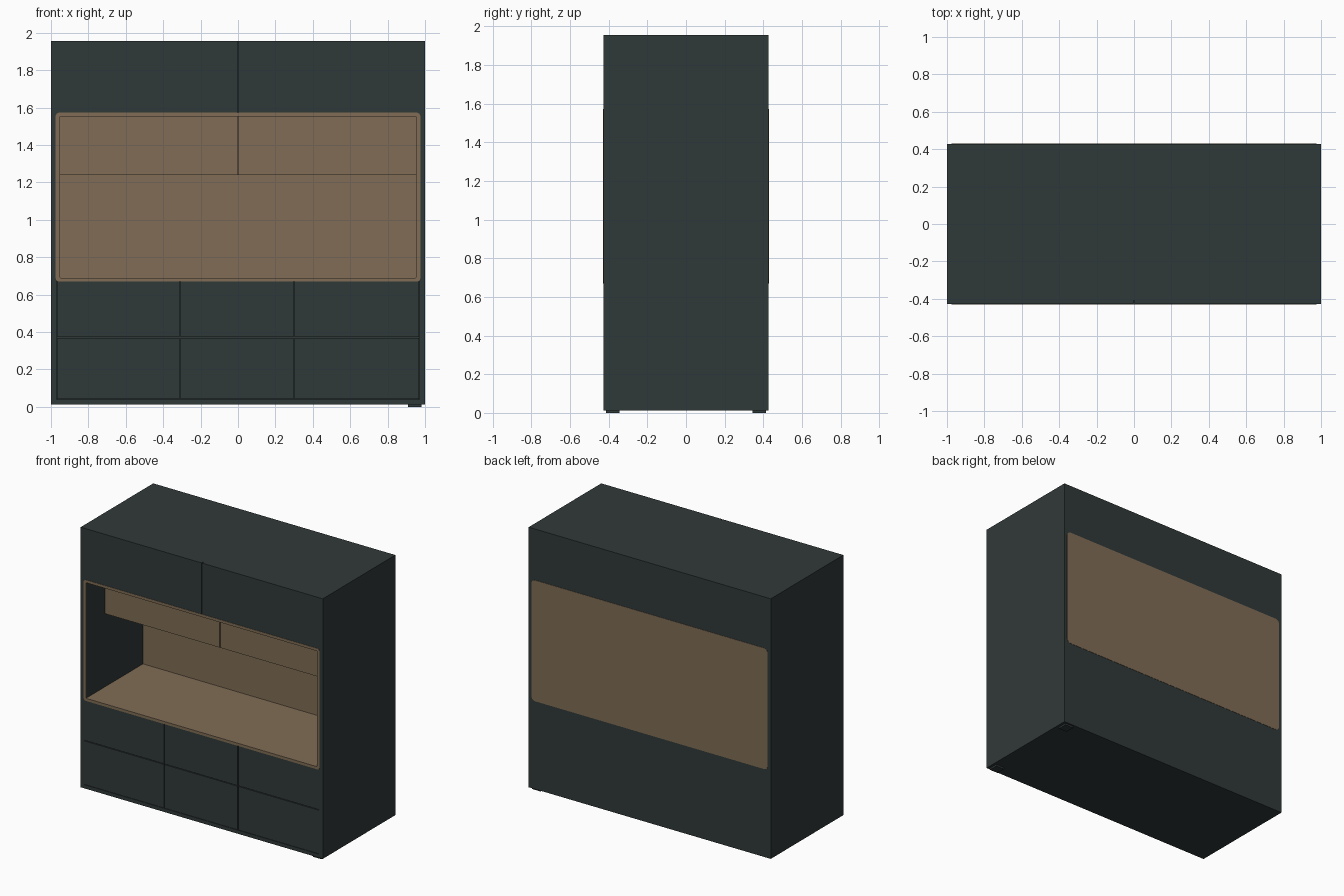
import bpy, bmesh, math

if "Cube" in bpy.data.objects:
    bpy.data.objects.remove(bpy.data.objects["Cube"])


def material(name, rgb):
    m = bpy.data.materials.new(name)
    m.diffuse_color = (*rgb, 1.0)
    m.use_nodes = True
    m.node_tree.nodes["Principled BSDF"].inputs["Base Color"].default_value = m.diffuse_color
    return m


DARK = material("dark green grey", (0.0296, 0.0409, 0.0395))
TAN = material("tan wood", (0.215, 0.152, 0.091))


def finish(name, bm, mat):
    bmesh.ops.recalc_face_normals(bm, faces=bm.faces)
    me = bpy.data.meshes.new(name)
    bm.to_mesh(me)
    bm.free()
    me.materials.append(mat)
    ob = bpy.data.objects.new(name, me)
    bpy.context.collection.objects.link(ob)
    return ob


def box(name, x, y, z, mat):
    """Box from (low, high) pairs on each axis."""
    bm = bmesh.new()
    bmesh.ops.create_cube(bm, size=1)
    for v in bm.verts:
        for i, (a, b) in enumerate((x, y, z)):
            v.co[i] = (a + b) / 2 + v.co[i] * (b - a)
    return finish(name, bm, mat)


def rounded_rect(hw, z0, z1, r, n=6):
    pts = []
    corners = ((hw - r, z1 - r), (-hw + r, z1 - r), (-hw + r, z0 + r), (hw - r, z0 + r))
    for k, (cx, cz) in enumerate(corners):
        for i in range(n + 1):
            a = math.pi / 2 * (k + i / n)
            pts.append((cx + r * math.cos(a), cz + r * math.sin(a)))
    return pts


def loop(bm, pts, y):
    return [bm.verts.new((x, y, z)) for x, z in pts]


def bridge(bm, a, b):
    n = len(a)
    for i in range(n):
        j = (i + 1) % n
        bm.faces.new((a[i], a[j], b[j], b[i]))


F, B = -0.428, 0.428          # carcass front and back
Z0, Z1, Z2, TOP = 0.013, 0.67, 1.57, 1.955
W = 0.97                      # inner half width
G = 0.0025                    # half seam width

# Carcass
for s, n in ((-1, "left"), (1, "right")):
    box(n + "_side", sorted((s * W, s * 1.0)), (F, B), (Z0, TOP), DARK)
    box(n + "_niche_lining", sorted((s * 0.955, s * W)), (-0.427, B), (Z1, Z2), DARK)
box("lower_body", (-W, W), (-0.41, B), (Z0, Z1), DARK)
box("upper_body", (-W, W), (-0.41, B), (Z2, TOP), DARK)
box("niche_back_body", (-0.955, 0.955), (0.25, B), (Z1, Z2), DARK)
box("niche_ceiling", (-0.955, 0.955), (-0.427, 0.25), (1.555, Z2), DARK)
box("niche_floor_core", (-0.955, 0.955), (-0.427, 0.25), (Z1, 0.68), DARK)
box("plinth", (-W, W), (F, -0.41), (Z0, 0.04), DARK)

# Upper doors
box("upper_door_left", (-W, -G), (F, -0.41), (Z2, TOP), DARK)
box("upper_door_right", (G, W), (F, -0.41), (Z2, TOP), DARK)

# Drawer fronts: three columns, two rows
cols = (-W, -0.31, 0.30, W)
rows = (0.04, 0.37, Z1)
for r in range(2):
    for c in range(3):
        top = rows[r + 1] - (G if r == 0 else 0)
        box(f"drawer_front_{r}_{c}", (cols[c] + G, cols[c + 1] - G), (F, -0.41),
            (rows[r] + G, top), DARK)

# Niche interior
box("niche_floor", (-0.955, 0.955), (-0.425, 0.25), (0.68, 0.69), TAN)
box("niche_back_wall", (-0.955, 0.955), (0.243, 0.25), (0.69, 1.555), TAN)
box("inner_cupboard", (-0.955, 0.955), (-0.195, 0.243), (1.243, 1.555), TAN)
box("inner_door_left", (-0.952, -G), (-0.212, -0.195), (1.24, 1.552), TAN)
box("inner_door_right", (G, 0.952), (-0.212, -0.195), (1.24, 1.552), TAN)

# Rounded frame around the niche
bm = bmesh.new()
outer, inner = rounded_rect(0.975, 0.67, 1.573, 0.02), rounded_rect(0.953, 0.69, 1.553, 0.004)
of, ob_, nf, nb = (loop(bm, p, y) for p, y in
                   ((outer, -0.43), (outer, -0.424), (inner, -0.43), (inner, -0.424)))
for a, b in ((of, nf), (nf, nb), (nb, ob_), (ob_, of)):
    bridge(bm, a, b)
finish("niche_frame", bm, TAN)

# Rounded back panel
bm = bmesh.new()
pts = rounded_rect(0.975, 0.67, 1.573, 0.03)
a, b = loop(bm, pts, 0.424), loop(bm, pts, 0.43)
bridge(bm, a, b)
bm.faces.new(a)
bm.faces.new(b)
finish("back_panel", bm, TAN)

# Small feet under the right side
for y, n in (((-0.415, -0.345), "front"), ((0.345, 0.415), "rear")):
    box(n + "_foot", (0.91, 0.98), y, (0.0, Z0 + 0.002), DARK)
